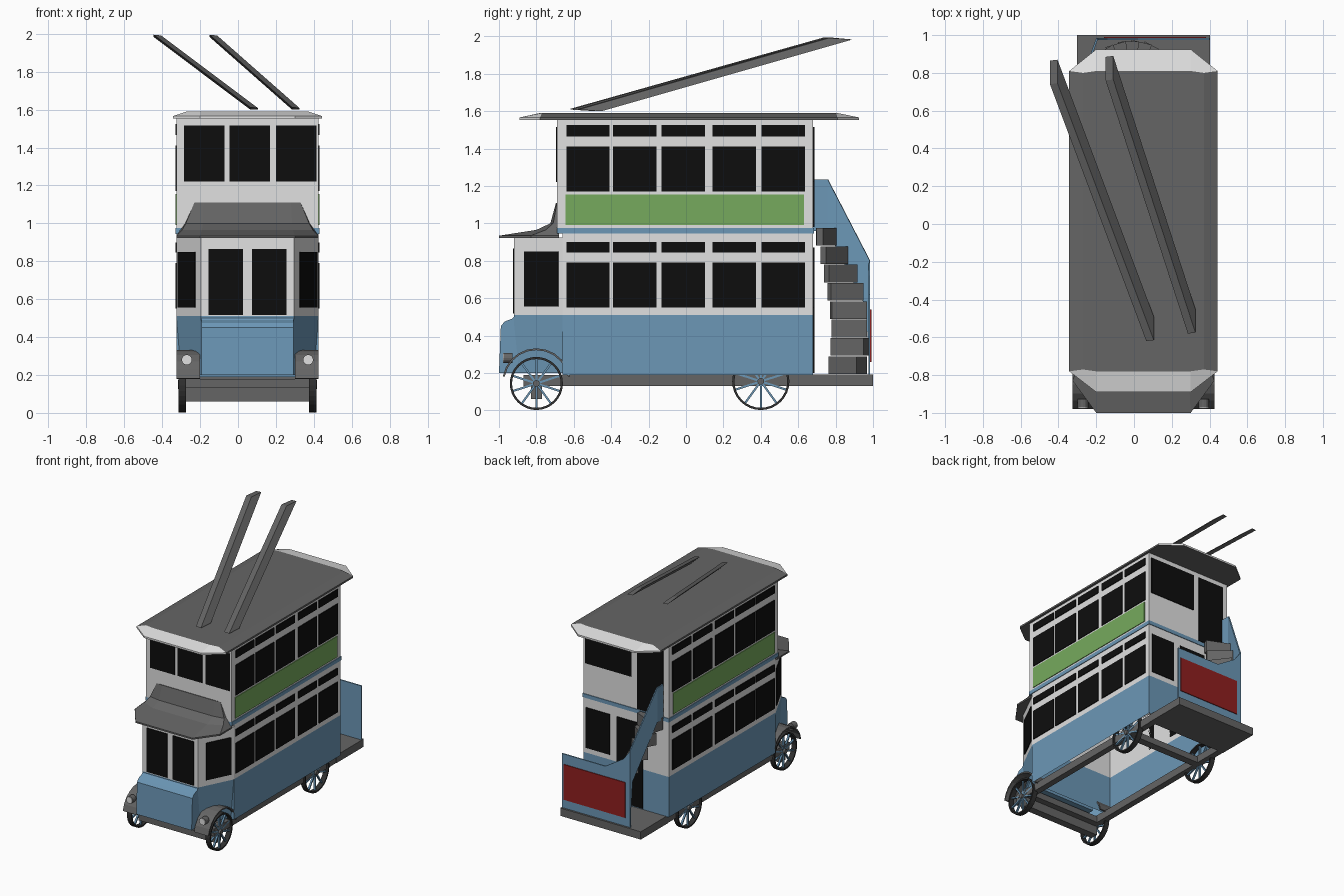
import bpy, bmesh, math
from mathutils import Vector, Matrix

cube = bpy.data.objects.get("Cube")
if cube:
    bpy.data.objects.remove(cube)

CX = 0.05      # centre line of the vehicle
HALF = 0.375   # half width of the body


def material(name, r, g, b):
    m = bpy.data.materials.new(name)
    m.use_nodes = True
    m.diffuse_color = (r, g, b, 1)
    m.node_tree.nodes["Principled BSDF"].inputs["Base Color"].default_value = (r, g, b, 1)
    return m


BLUE = material("blue paint", 0.15, 0.31, 0.47)
WHITE = material("white paint", 0.75, 0.75, 0.75)
GREY = material("grey metal", 0.13, 0.13, 0.13)
BLACK = material("black glass", 0.004, 0.004, 0.004)
TYRE = material("dark tyre", 0.03, 0.03, 0.03)
GREEN = material("green panel", 0.18, 0.4, 0.11)
RED = material("red panel", 0.28, 0.014, 0.014)


def finish(name, bm, mats, rule=None):
    bmesh.ops.recalc_face_normals(bm, faces=bm.faces)
    if rule:
        for f in bm.faces:
            f.material_index = rule(f.calc_center_median())
    me = bpy.data.meshes.new(name)
    bm.to_mesh(me)
    bm.free()
    for m in mats:
        me.materials.append(m)
    ob = bpy.data.objects.new(name, me)
    bpy.context.collection.objects.link(ob)
    return ob


def loft(name, rings, mats, rule=None, open_bottom=False):
    """Bridge rings of points, capping both ends."""
    bm = bmesh.new()
    vs = [[bm.verts.new(p) for p in ring] for ring in rings]
    n = len(rings[0])
    for a, b in zip(vs, vs[1:]):
        for i in range(n):
            j = (i + 1) % n
            bm.faces.new((a[i], a[j], b[j], b[i]))
    if not open_bottom:
        bm.faces.new(vs[0])
    bm.faces.new(vs[-1])
    return finish(name, bm, mats, rule)


def sym(half, z):
    """Ring from the +x half of an outline, mirrored about the centre line."""
    return ([Vector((CX + x, y, z)) for x, y in half]
            + [Vector((CX - x, y, z)) for x, y in reversed(half)])


def rect(x0, x1, y0, y1, z):
    return [Vector(p) for p in ((x0, y0, z), (x1, y0, z), (x1, y1, z), (x0, y1, z))]


def box(name, x0, x1, y0, y1, z0, z1, mat, **kw):
    return loft(name, [rect(x0, x1, y0, y1, z0), rect(x0, x1, y0, y1, z1)], [mat], **kw)


def panel(name, pts, mat, push):
    """Thin plate through a polygon, thickened by the vector push."""
    pts = [Vector(p) for p in pts]
    return loft(name, [pts, [p + Vector(push) for p in pts]], [mat])


# Main body: lower deck, belt and upper deck
lo = [(HALF, -0.66), (HALF, 0.68)]
loft("lower_deck", [sym(lo, z) for z in (0.19, 0.51, 0.945)], [BLUE, WHITE],
     lambda c: int(c.z > 0.51), open_bottom=True)
box("belt_band", CX - 0.38, CX + 0.38, -0.69, 0.685, 0.945, 0.975, BLUE)
box("upper_deck", CX - HALF, CX + HALF, -0.69, 0.68, 0.975, 1.555, WHITE, open_bottom=True)

# Driver cab with angled corners, and bonnet
cab = [(HALF, -0.66), (0.245, -0.92)]
loft("cab", [sym([(0.35, -0.66), (0.23, -0.92)], 0.2), sym(cab, 0.51), sym(cab, 0.925)],
     [BLUE, WHITE], lambda c: int(c.z > 0.51), open_bottom=True)
nose = [(-0.7, 0.2), (-1, 0.2), (-0.99, 0.45), (-0.97, 0.475), (-0.93, 0.49), (-0.91, 0.513), (-0.7, 0.513)]
panel("bonnet", [(CX - 0.243, y, z) for y, z in nose], BLUE, (0.486, 0, 0))

# Canopy over the cab
loft("cab_canopy", [
    sym([(0.375, -0.68), (0.375, -0.83), (0.25, -1.0)], 0.922),
    sym([(0.375, -0.68), (0.375, -0.83), (0.25, -1.0)], 0.934),
    sym([(0.355, -0.68), (0.345, -0.75), (0.24, -0.8)], 0.965),
    sym([(0.33, -0.68), (0.325, -0.71), (0.235, -0.725)], 1.0),
    sym([(0.28, -0.68), (0.28, -0.69), (0.23, -0.695)], 1.11)], [GREY])

# Roof with pale sloping ends
eave = [(0.25, -0.89), (0.393, -0.78), (0.393, 0.81), (0.25, 0.925)]
crown = [(0.25, -0.78), (0.32, -0.77), (0.32, 0.80), (0.25, 0.81)]
loft("roof", [sym(eave, 1.552), sym(eave, 1.566), sym(crown, 1.59)], [GREY, WHITE],
     lambda c: int(abs(c.y - 0.015) > 0.78))

# Side windows, vents and green advertising panels
T = 0.006
for s, side in ((1, "left"), (-1, "right")):
    wall = CX + s * HALF
    x0, x1 = sorted((wall, wall + s * T))
    for k, y in enumerate((-0.64, -0.39, -0.13, 0.143, 0.405)):
        for z0, z1 in ((0.55, 0.79), (0.845, 0.9), (1.17, 1.41), (1.465, 1.525)):
            box(f"{side}_window_{k}", x0, x1, y, y + 0.232, z0, z1, BLACK)
    box(f"{side}_green_panel", x0, x1, -0.645, 0.63, 0.99, 1.155, GREEN)
    # angled cab window
    a, b = Vector((CX + s * 0.245, -0.92, 0)), Vector((wall, -0.66, 0))
    p, q = a.lerp(b, 0.22), a.lerp(b, 0.92)
    up0, up1 = Vector((0, 0, 0.555)), Vector((0, 0, 0.85))
    panel(f"{side}_cab_corner_window", [p + up0, q + up0, q + up1, p + up1], BLACK,
          (s * T * 0.9, -T * 0.45, 0))

# Front and rear glazing and doorways
for x in (-0.285, -0.045, 0.2):
    box("upper_front_window", x, x + 0.215, -0.69 - T, -0.69, 1.22, 1.515, BLACK)
for x in (-0.155, 0.075):
    box("cab_front_window", x, x + 0.182, -0.92 - T, -0.92, 0.517, 0.865, BLACK)
for name, x0, x1, z0, z1 in (("upper_rear_window", 0.0, 0.405, 1.22, 1.515),
                             ("upper_rear_door", -0.28, -0.05, 0.98, 1.515),
                             ("lower_rear_window", 0.19, 0.4, 0.55, 0.87),
                             ("lower_rear_door", -0.1, 0.13, 0.2, 0.87)):
    box(name, x0, x1, 0.68, 0.68 + T, z0, z1, BLACK)

# Chassis, rear platform and axles
for s in (-1, 1):
    x = CX + s * 0.325
    box("chassis_rail", x - 0.025, x + 0.025, -0.87, 0.7, 0.13, 0.19, GREY)
box("rear_platform", CX - 0.353, CX + 0.353, 0.66, 1.0, 0.13, 0.192, GREY)
box("front_cross_member", CX - 0.32, CX + 0.32, -0.87, -0.72, 0.13, 0.18, GREY)
box("front_axle", CX - 0.34, CX + 0.34, -0.83, -0.77, 0.06, 0.14, GREY)
box("rear_axle", CX - 0.34, CX + 0.34, 0.37, 0.43, 0.13, 0.18, GREY)


def wheel(name, x, y, r):
    z = r + 0.002
    # rim as a square-section ring
    bm = bmesh.new()
    n = 32
    for i in range(n):
        quads = []
        for t in (i, i + 1):
            a = 2 * math.pi * t / n
            quads.append([bm.verts.new((x + w, y + q * math.cos(a), z + q * math.sin(a)))
                          for w, q in ((-0.02, r), (0.02, r), (0.02, r - 0.012), (-0.02, r - 0.012))])
        for k in range(4):
            m = (k + 1) % 4
            bm.faces.new((quads[0][k], quads[0][m], quads[1][m], quads[1][k]))
    bmesh.ops.remove_doubles(bm, verts=bm.verts, dist=0.0001)
    finish(name + "_rim", bm, [TYRE])
    # spokes and hub
    bm = bmesh.new()
    for i in range(10):
        turn = Matrix.Rotation(2 * math.pi * i / 10, 4, "X")
        bmesh.ops.create_cube(bm, size=1, matrix=Matrix.Translation((x, y, z)) @ turn
                              @ Matrix.Translation((0, 0, r / 2)) @ Matrix.Diagonal((0.014, 0.011, r - 0.015, 1)))
    finish(name + "_spokes", bm, [BLUE])
    cylinder(name + "_hub", Vector((x, y, z)), "Y", 0.018, 0.045, GREY)


def cylinder(name, at, axis, r, depth, mat):
    bm = bmesh.new()
    bmesh.ops.create_cone(bm, cap_ends=True, segments=16, radius1=r, radius2=r, depth=depth,
                          matrix=Matrix.Translation(at) @ Matrix.Rotation(math.pi / 2, 4, axis))
    finish(name, bm, [mat])


for s, side in ((1, "left"), (-1, "right")):
    x = CX + s * 0.345
    wheel(f"{side}_front_wheel", x, -0.8, 0.142)
    wheel(f"{side}_rear_wheel", x, 0.4, 0.153)
    # curved mudguard over the front wheel
    arc = []
    for r in (0.182, 0.172):
        ring = [(-0.8 + r * math.cos(a), 0.15 + r * math.sin(a))
                for a in (math.radians(10 + 16 * i) for i in range(11))]
        arc += ring if r > 0.18 else ring[::-1]
    panel(f"{side}_mudguard", [(CX + s * 0.25, y, z) for y, z in arc], GREY, (s * 0.125, 0, 0))
    # headlamp
    at = Vector((CX + s * 0.32, -0.95, 0.28))
    cylinder(f"{side}_headlamp", at, "X", 0.028, 0.045, GREY)
    cylinder(f"{side}_headlamp_lens", at - Vector((0, 0.025, 0)), "X", 0.026, 0.006, WHITE)

# Winding rear stair
for i in range(8):
    ring = []
    for r, deg in ((0.08, 52), (0.27, 52), (0.275, 76), (0.08, 76)):
        a = math.radians(deg + i * 15)
        ring.append(Vector((-0.01 + r * math.cos(a), max(0.682, 0.7 + r * math.sin(a)), 0.195 + i * 0.098)))
    loft(f"stair_step_{i}", [ring, [p + Vector((0, 0, 0.094)) for p in ring]], [GREY])

# Stair guard: rear board, angled stringer and short top board
REAR = 0.985
panel("rear_board", [(0.4, REAR, 0.19), (-0.2, REAR, 0.19), (-0.2, REAR, 0.8), (-0.14, REAR, 0.72),
                     (0.02, REAR, 0.62), (0.4, REAR, 0.62)], BLUE, (0, -0.01, 0))
panel("stair_stringer", [(-0.2, REAR, 0.19), (-0.2, REAR, 0.8), (-0.28, 0.76, 1.235), (-0.28, 0.76, 0.96),
                         (-0.207, 0.965, 0.55)], BLUE, (0.01, -0.003, 0))
box("stair_top_board", -0.28, -0.27, 0.68, 0.76, 0.96, 1.235, BLUE)
box("rear_red_panel", -0.16, 0.38, REAR, REAR + T, 0.26, 0.54, RED)

# Trolley poles, cut level at both ends
for k, (xb, yb, xt, yt) in enumerate(((0.085, -0.55, -0.425, 0.81), (0.305, -0.51, -0.13, 0.83))):
    ends = [[Vector((x - 0.02, y - 0.07, z)), Vector((x + 0.02, y - 0.065, z - 0.004)),
             Vector((x + 0.02, y + 0.06, z - 0.012)), Vector((x - 0.02, y + 0.055, z - 0.012))]
            for x, y, z in ((xb, yb, 1.612), (xt, yt, 1.995))]
    loft(f"trolley_pole_{k}", ends, [GREY])
